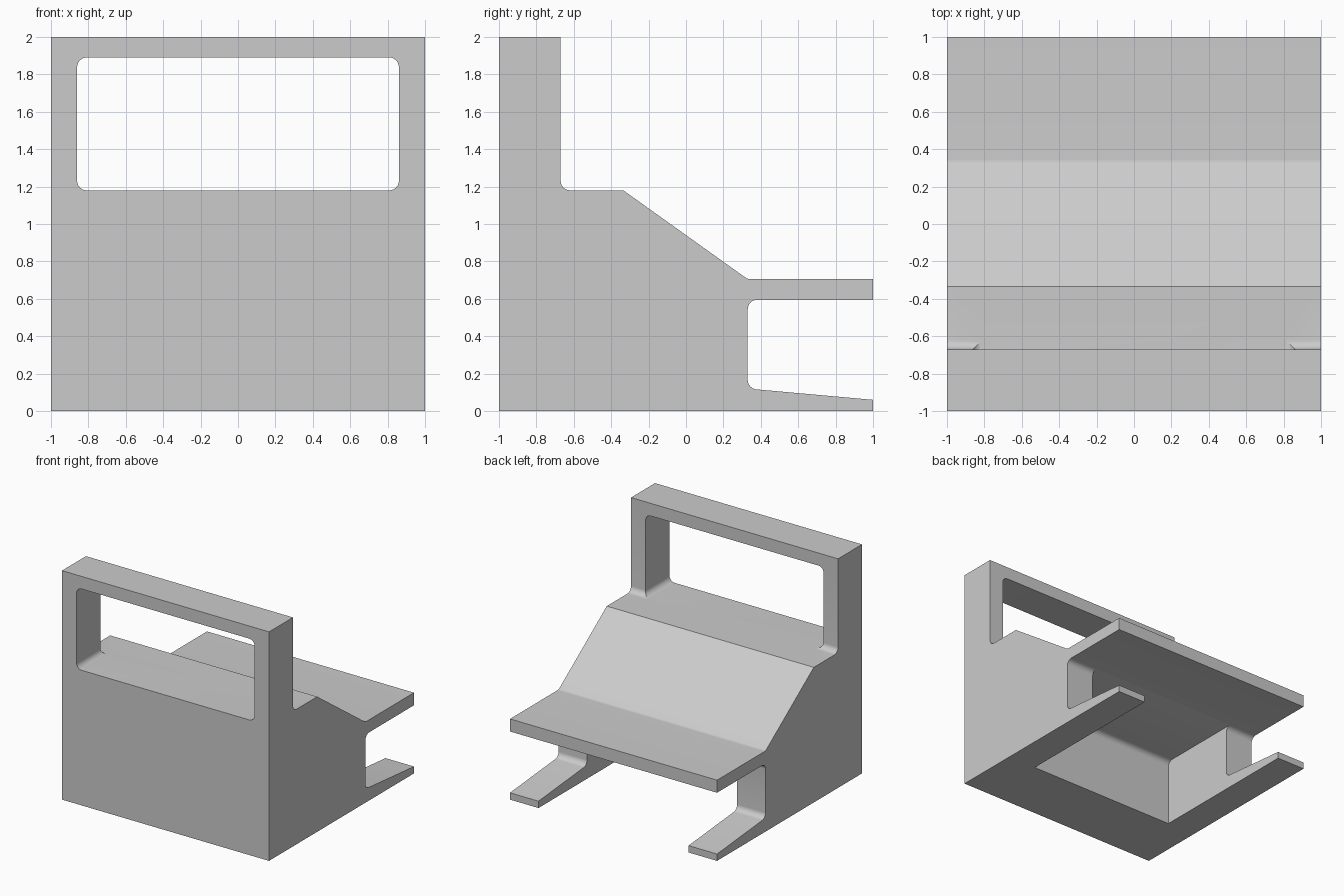
import bpy, bmesh, math
from mathutils import Vector

if "Cube" in bpy.data.objects:
    bpy.data.objects.remove(bpy.data.objects["Cube"])


def rounded(pts):
    """Expand (a, b, radius) corners into a 2D outline with arc fillets."""
    out = []
    for i, (a, b, r) in enumerate(pts):
        p = Vector((a, b))
        if r == 0:
            out.append(p)
            continue
        u = (Vector(pts[i - 1][:2]) - p).normalized()
        v = (Vector(pts[(i + 1) % len(pts)][:2]) - p).normalized()
        half = u.angle(v) / 2
        c = p + (u + v).normalized() * (r / math.sin(half))
        s = p + u * (r / math.tan(half)) - c
        e = p + v * (r / math.tan(half)) - c
        for k in range(7):
            d = s.lerp(e, k / 6).normalized() * r
            out.append(c + d)
    return out


def prism(name, pts, axis, lo, hi):
    """Extrude an outline along x (outline in y,z) or y (outline in x,z)."""
    bm = bmesh.new()
    outline = rounded(pts)
    face = bm.faces.new([bm.verts.new((lo, p.x, p.y) if axis == 'x' else (p.x, lo, p.y))
                         for p in outline])
    ext = bmesh.ops.extrude_face_region(bm, geom=[face])
    move = (hi - lo, 0, 0) if axis == 'x' else (0, hi - lo, 0)
    bmesh.ops.translate(bm, vec=move,
                        verts=[g for g in ext['geom'] if isinstance(g, bmesh.types.BMVert)])
    bmesh.ops.recalc_face_normals(bm, faces=bm.faces)
    mesh = bpy.data.meshes.new(name)
    bm.to_mesh(mesh)
    bm.free()
    ob = bpy.data.objects.new(name, mesh)
    bpy.context.collection.objects.link(ob)
    return ob


# Main body: side profile with back frame, ledge, slope, shelf and feet
R = 0.05
body = prism("bracket_body", [
    (-1, 0, 0), (1, 0, 0), (1, 0.06, 0), (0.33, 0.12, R), (0.33, 0.595, R),
    (1, 0.595, 0), (1, 0.705, 0), (0.33, 0.705, R), (-0.335, 1.18, 0),
    (-0.67, 1.18, R), (-0.67, 2, 0), (-1, 2, 0)], 'x', -1, 1)

# Window through the upright frame, floor level with the ledge
window = prism("window_cutter", [
    (-0.86, 1.18, R), (0.86, 1.18, R), (0.86, 1.89, R), (-0.86, 1.89, R)],
    'y', -1.2, -0.5)

# Underside cavity, which also separates the two feet
cavity = prism("cavity_cutter", [
    (-0.42, -0.2, 0), (1.2, -0.2, 0), (1.2, 0.594, 0), (-0.42, 0.594, R)],
    'x', -0.725, 0.725)

# Cut the openings
bpy.context.view_layer.objects.active = body
body.select_set(True)
for cutter in (window, cavity):
    cutter.hide_render = True
    mod = body.modifiers.new(cutter.name, 'BOOLEAN')
    mod.operation = 'DIFFERENCE'
    mod.solver = 'EXACT'
    mod.object = cutter
    bpy.ops.object.modifier_apply(modifier=mod.name)
    bpy.data.objects.remove(cutter)

bpy.ops.object.shade_smooth_by_angle(angle=math.radians(25))
